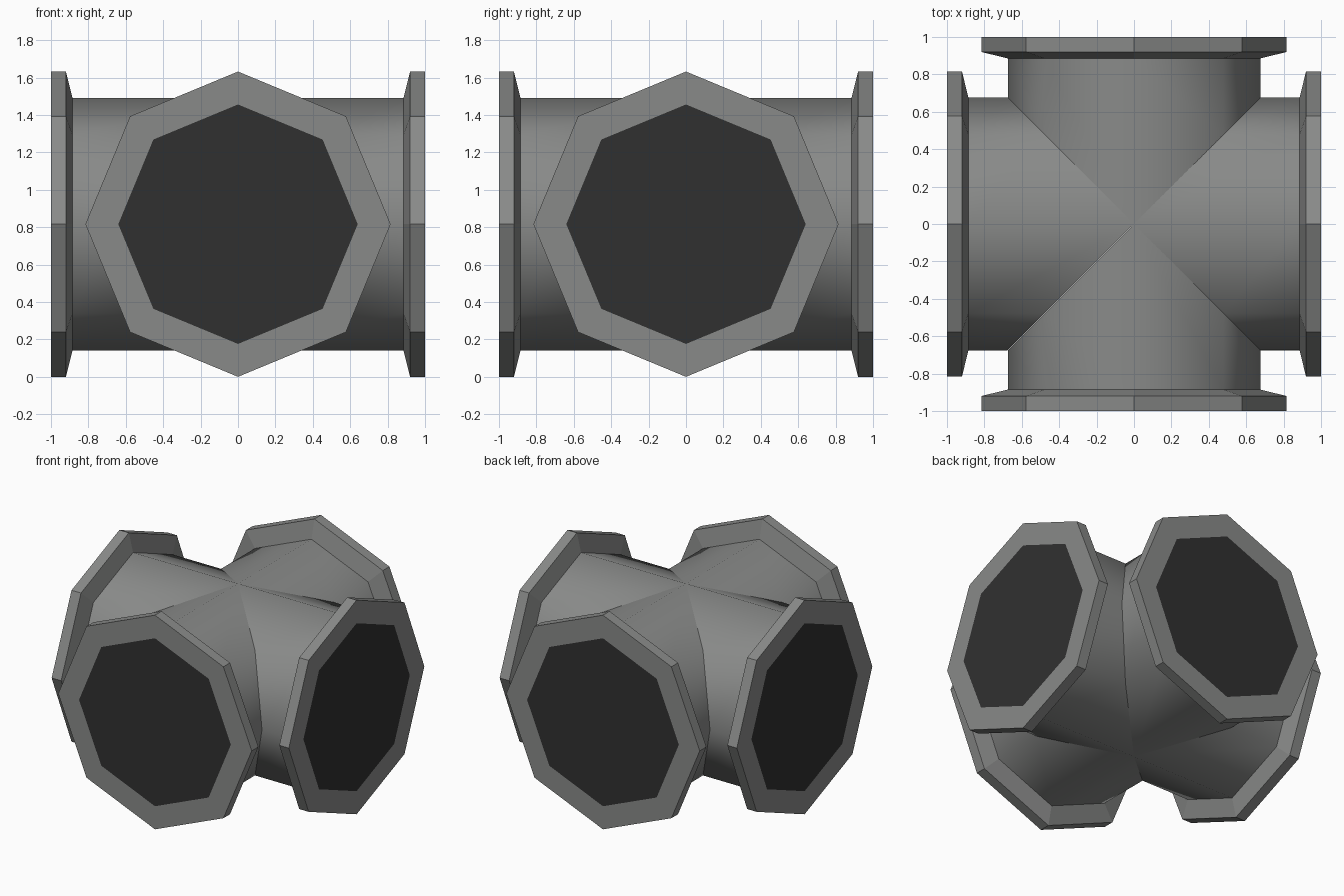
import bpy, bmesh, math
from mathutils import Matrix

if "Cube" in bpy.data.objects:
    bpy.data.objects.remove(bpy.data.objects["Cube"])

CZ = 0.816        # height of the pipe axis
R_PIPE, R_FLANGE, R_PLUG = 0.675, 0.816, 0.64


def material(name, rgb):
    m = bpy.data.materials.new(name)
    m.diffuse_color = (*rgb, 1)
    m.use_nodes = True
    m.node_tree.nodes["Principled BSDF"].inputs["Base Color"].default_value = m.diffuse_color
    return m


grey = material("pipe grey", (0.25, 0.255, 0.25))
dark = material("opening dark", (0.03, 0.03, 0.03))


def ring(bm, r, x_of):
    """Octagon around the x axis; x_of gives x from the side offset."""
    pts = [(r * math.sin(i * math.pi / 4), r * math.cos(i * math.pi / 4)) for i in range(8)]
    return [bm.verts.new((x_of(y), y, z)) for y, z in pts]


def bridge(bm, a, b, smooth=False):
    for i in range(8):
        j = (i + 1) % 8
        bm.faces.new((a[i], a[j], b[j], b[i])).smooth = smooth


def finish(bm, name, mats, turn):
    bmesh.ops.recalc_face_normals(bm, faces=bm.faces)
    bm.transform(Matrix.Translation((0, 0, CZ)) @ Matrix.Rotation(turn, 4, 'Z'))
    me = bpy.data.meshes.new(name)
    bm.to_mesh(me)
    bm.free()
    for m in mats:
        me.materials.append(m)
    bpy.context.collection.objects.link(bpy.data.objects.new(name, me))


for k, side in enumerate(("right", "back", "left", "front")):
    turn = k * math.pi / 2

    # pipe arm, mitred against its neighbours at the centre
    bm = bmesh.new()
    a = ring(bm, R_PIPE, abs)
    b = ring(bm, R_PIPE, lambda y: 0.885)
    bridge(bm, a, b, True)
    # outward normals, since the tube is open
    bm.normal_update()
    for f in bm.faces:
        c = f.calc_center_median()
        if f.normal.y * c.y + f.normal.z * c.z < 0:
            f.normal_flip()
    bm.transform(Matrix.Translation((0, 0, CZ)) @ Matrix.Rotation(turn, 4, 'Z'))
    me = bpy.data.meshes.new("pipe_" + side)
    bm.to_mesh(me)
    bm.free()
    me.materials.append(grey)
    bpy.context.collection.objects.link(bpy.data.objects.new("pipe_" + side, me))

    # octagonal flange with tapered back and dark inset opening
    bm = bmesh.new()
    rings = [ring(bm, r, lambda y, x=x: x) for r, x in
             ((R_PIPE, 0.885), (R_FLANGE, 0.92), (R_FLANGE, 1.0), (R_PLUG, 1.0))]
    for p, q in zip(rings, rings[1:]):
        bridge(bm, p, q)
    bm.faces.new(rings[0])
    bm.faces.new(rings[-1]).material_index = 1
    finish(bm, "flange_" + side, (grey, dark), turn)
